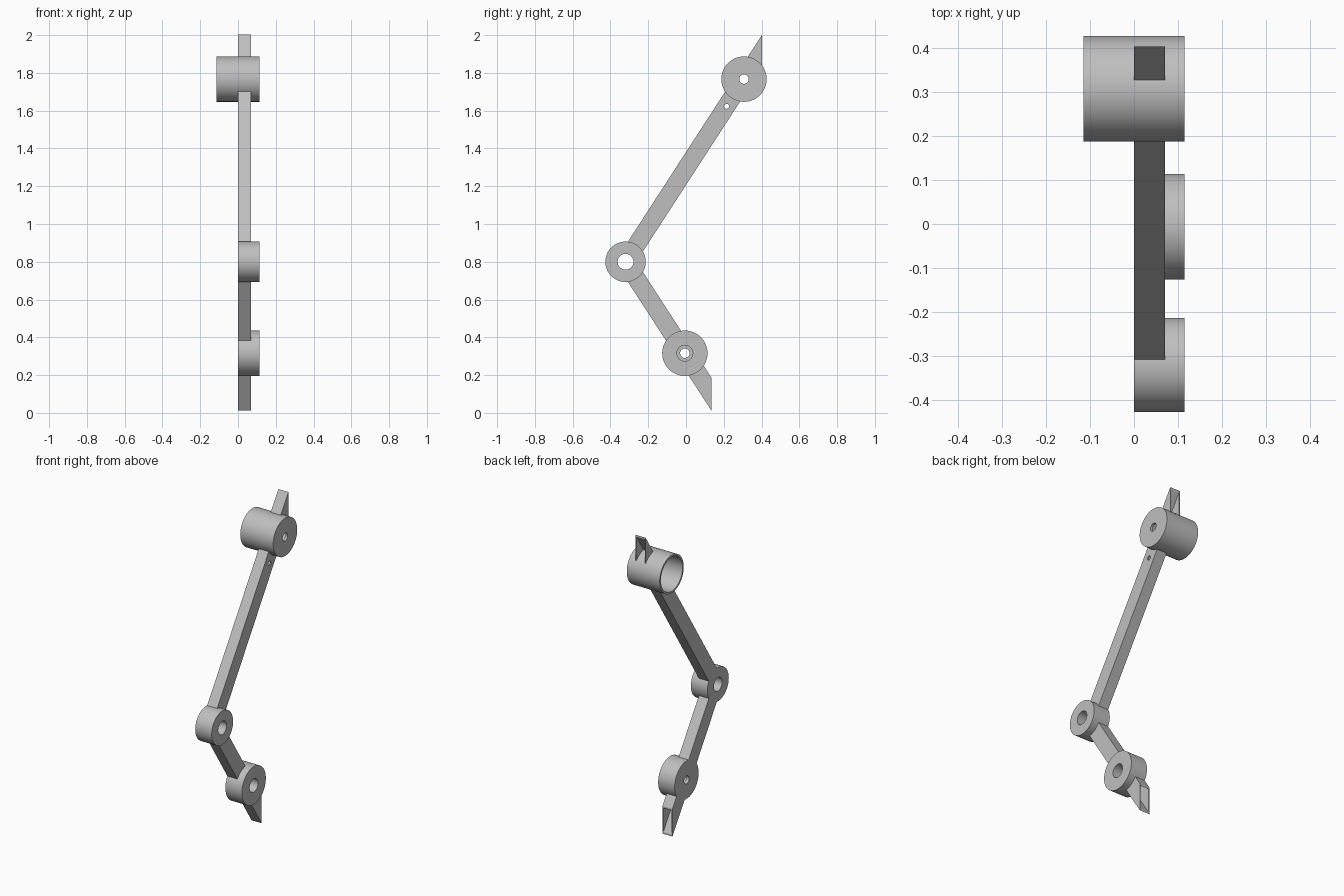
import bpy, bmesh, math
from mathutils import Vector, Matrix

cube = bpy.data.objects.get("Cube")
if cube:
    bpy.data.objects.remove(cube)

grey = bpy.data.materials.new("light_grey")
grey.use_nodes = True
COLOUR = (0.52, 0.52, 0.52, 1)
grey.diffuse_color = COLOUR
grey.node_tree.nodes["Principled BSDF"].inputs["Base Color"].default_value = COLOUR

THICK = 0.115    # outer side of every joint
BAR = 0.07       # bar depth along x
HALF = 0.0475    # half the bar width
WALL = 0.006     # tube wall


def finish(name, bm):
    bmesh.ops.recalc_face_normals(bm, faces=bm.faces)
    mesh = bpy.data.meshes.new(name)
    bm.to_mesh(mesh)
    bm.free()
    mesh.materials.append(grey)
    obj = bpy.data.objects.new(name, mesh)
    bpy.context.collection.objects.link(obj)
    return obj


def activate(obj):
    bpy.ops.object.select_all(action='DESELECT')
    obj.select_set(True)
    bpy.context.view_layer.objects.active = obj


def lathe(name, centre, profile, steps=64):
    """Turn a closed (x, radius) profile around an x axis through centre (y, z)."""
    bm = bmesh.new()
    rings = []
    for i in range(steps):
        a = 2 * math.pi * i / steps
        rings.append([bm.verts.new((x, centre[0] + r * math.cos(a), centre[1] + r * math.sin(a)))
                      for x, r in profile])
    n = len(profile)
    for i in range(steps):
        p, q = rings[i], rings[(i + 1) % steps]
        for j in range(n):
            k = (j + 1) % n
            bm.faces.new((p[j], p[k], q[k], q[j]))
    obj = finish(name, bm)
    activate(obj)
    bpy.ops.object.shade_smooth_by_angle(angle=math.radians(30))
    return obj


def rod(centre, radius):
    bm = bmesh.new()
    bmesh.ops.create_cone(bm, cap_ends=True, segments=64, radius1=radius, radius2=radius, depth=1,
                          matrix=Matrix.Translation((0, *centre)) @ Matrix.Rotation(math.pi / 2, 4, 'Y'))
    return finish("cutter", bm)


def prism(name, a, b, end_y, half, x0, x1):
    """Slanted bar from a along a-b, its far end cut upright at end_y."""
    a = Vector(a)
    d = (Vector(b) - a).normalized()
    side = Vector((-d.y, d.x)) * half
    starts = [a + side, a - side]
    ends = [s + d * ((end_y - s.x) / d.x) for s in starts]
    outline = [starts[0], starts[1], ends[1], ends[0]]
    bm = bmesh.new()
    face = bm.faces.new([bm.verts.new((x0, p.x, p.y)) for p in outline])
    ext = bmesh.ops.extrude_face_region(bm, geom=[face])
    bmesh.ops.translate(bm, vec=(x1 - x0, 0, 0),
                        verts=[v for v in ext["geom"] if isinstance(v, bmesh.types.BMVert)])
    return finish(name, bm)


def cut(obj, cutters):
    activate(obj)
    for c in cutters:
        mod = obj.modifiers.new("cut", 'BOOLEAN')
        mod.operation, mod.solver, mod.object = 'DIFFERENCE', 'EXACT', c
        bpy.ops.object.modifier_apply(modifier=mod.name)
        bpy.data.objects.remove(c)


def tube(name, a, b, end_y, joints, extra=()):
    """Hollow box bar, trimmed where it meets its joints."""
    bar = prism(name, a, b, end_y, HALF, 0, BAR)
    hollow = prism("cutter", a, b, end_y + 0.05, HALF - WALL, WALL, BAR - WALL)
    cut(bar, [hollow] + [rod(c, r) for c, r in joints] + list(extra))


top, elbow, low = (0.307, 1.767), (-0.32, 0.80), (-0.006, 0.316)

# Open cup at the top, plain ring at the elbow, counterbored ring below
lathe("top_cup", top, [(THICK, 0.025), (THICK, 0.12), (-THICK, 0.12),
                       (-THICK, 0.108), (0.1, 0.108), (0.1, 0.025)])
lathe("elbow_ring", elbow, [(0, 0.042), (0, 0.107), (THICK, 0.107), (THICK, 0.042)])
lathe("lower_ring", low, [(0, 0.025), (0, 0.12), (THICK, 0.12),
                          (THICK, 0.042), (0.02, 0.042), (0.02, 0.025)])

# Hollow bars with pointed ends; the upper one has a small pin hole
tube("upper_bar", elbow, top, 0.403, [(elbow, 0.104), (top, 0.115)],
     [rod((0.215, 1.623), 0.013)])
tube("lower_bar", elbow, low, 0.135, [(elbow, 0.104), (low, 0.117)])
